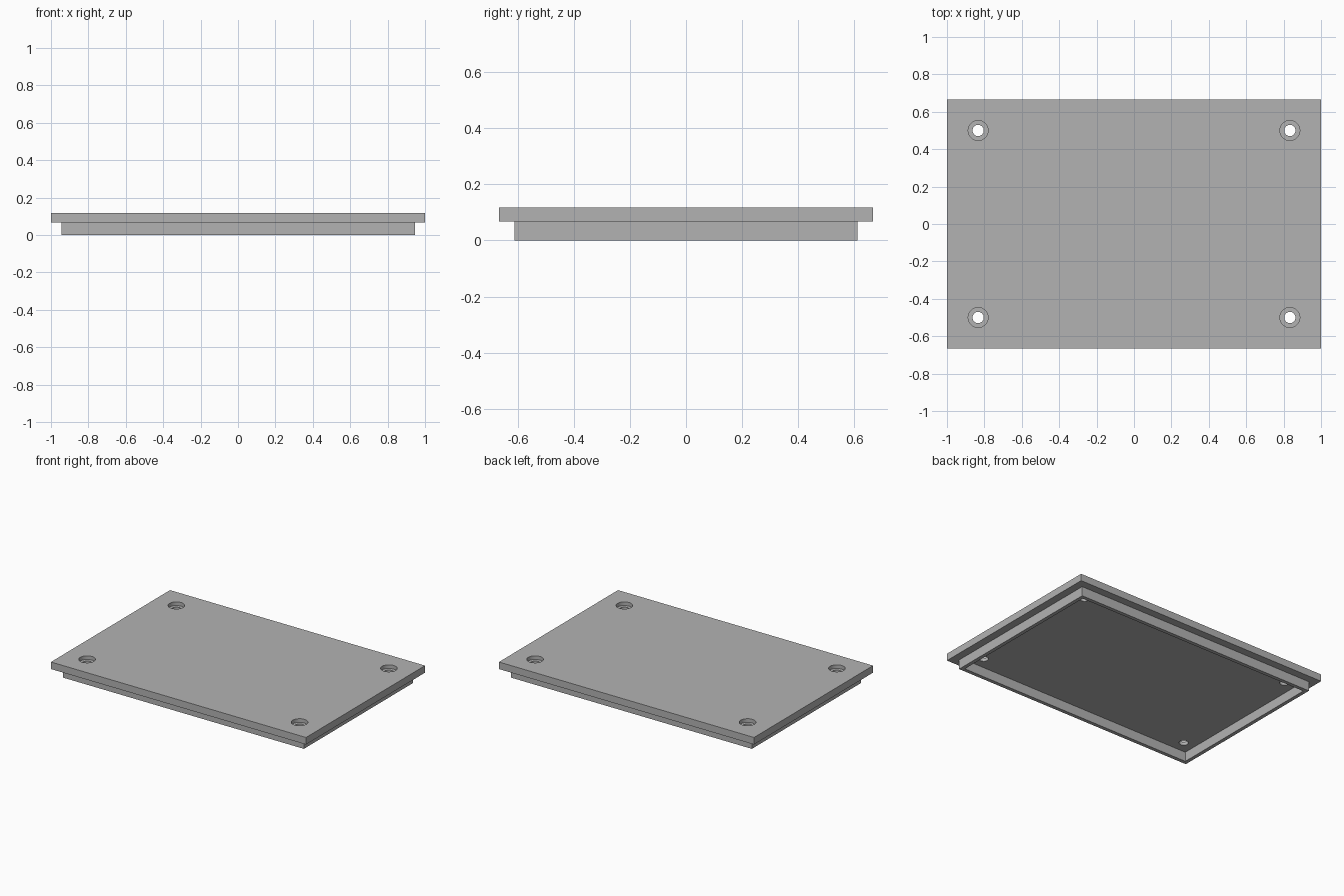
import bpy
import bmesh

cube = bpy.data.objects.get("Cube")
if cube:
    bpy.data.objects.remove(cube, do_unlink=True)

LENGTH, WIDTH = 2.0, 1.3333
LIP_HEIGHT, TOP = 0.0667, 0.1167
LIP_INSET, LIP_WALL = 0.055, 0.026
HOLE_X, HOLE_Y = 0.8333, 0.5
HOLE_RADIUS, BORE_RADIUS, BORE_DEPTH = 0.03, 0.0533, 0.026

grey = bpy.data.materials.new("plain grey")
grey.use_nodes = True
colour = (0.45, 0.45, 0.45, 1)
grey.diffuse_color = colour
grey.node_tree.nodes["Principled BSDF"].inputs["Base Color"].default_value = colour


def finish(name, bm):
    """Turn a bmesh into a named grey object."""
    bmesh.ops.recalc_face_normals(bm, faces=bm.faces)
    mesh = bpy.data.meshes.new(name)
    bm.to_mesh(mesh)
    bm.free()
    mesh.materials.append(grey)
    obj = bpy.data.objects.new(name, mesh)
    bpy.context.collection.objects.link(obj)
    return obj


def box(name, length, width, bottom, top):
    bm = bmesh.new()
    bmesh.ops.create_cube(bm, size=1)
    bmesh.ops.scale(bm, vec=(length, width, top - bottom), verts=bm.verts)
    bmesh.ops.translate(bm, vec=(0, 0, (bottom + top) / 2), verts=bm.verts)
    return finish(name, bm)


def corner_cylinders(name, radius, bottom, top):
    """One upright cylinder at each of the four screw positions."""
    bm = bmesh.new()
    for sx in (-1, 1):
        for sy in (-1, 1):
            made = bmesh.ops.create_cone(
                bm, cap_ends=True, segments=48, radius1=radius,
                radius2=radius, depth=top - bottom)
            bmesh.ops.translate(
                bm, verts=made["verts"],
                vec=(sx * HOLE_X, sy * HOLE_Y, (bottom + top) / 2))
    return finish(name, bm)


def cut(target, cutter):
    """Subtract the cutter from the target, then discard the cutter."""
    cutter.hide_render = True
    mod = target.modifiers.new("cut", "BOOLEAN")
    mod.operation = "DIFFERENCE"
    mod.solver = "EXACT"
    mod.object = cutter
    bpy.ops.object.select_all(action="DESELECT")
    bpy.context.view_layer.objects.active = target
    target.select_set(True)
    bpy.ops.object.modifier_apply(modifier=mod.name)
    bpy.data.objects.remove(cutter, do_unlink=True)


# Flat cover plate with four counterbored screw holes
plate = box("cover_plate", LENGTH, WIDTH, LIP_HEIGHT, TOP)
cut(plate, corner_cylinders("screw_holes", HOLE_RADIUS, 0, TOP + 0.1))
cut(plate, corner_cylinders("counterbores", BORE_RADIUS, TOP - BORE_DEPTH, TOP + 0.1))
bpy.ops.object.shade_smooth_by_angle()

# Thin rectangular locating lip under the plate
lip_length, lip_width = LENGTH - 2 * LIP_INSET, WIDTH - 2 * LIP_INSET
lip = box("locating_lip", lip_length, lip_width, 0, LIP_HEIGHT)
cut(lip, box("lip_opening", lip_length - 2 * LIP_WALL,
             lip_width - 2 * LIP_WALL, -0.1, LIP_HEIGHT + 0.1))
